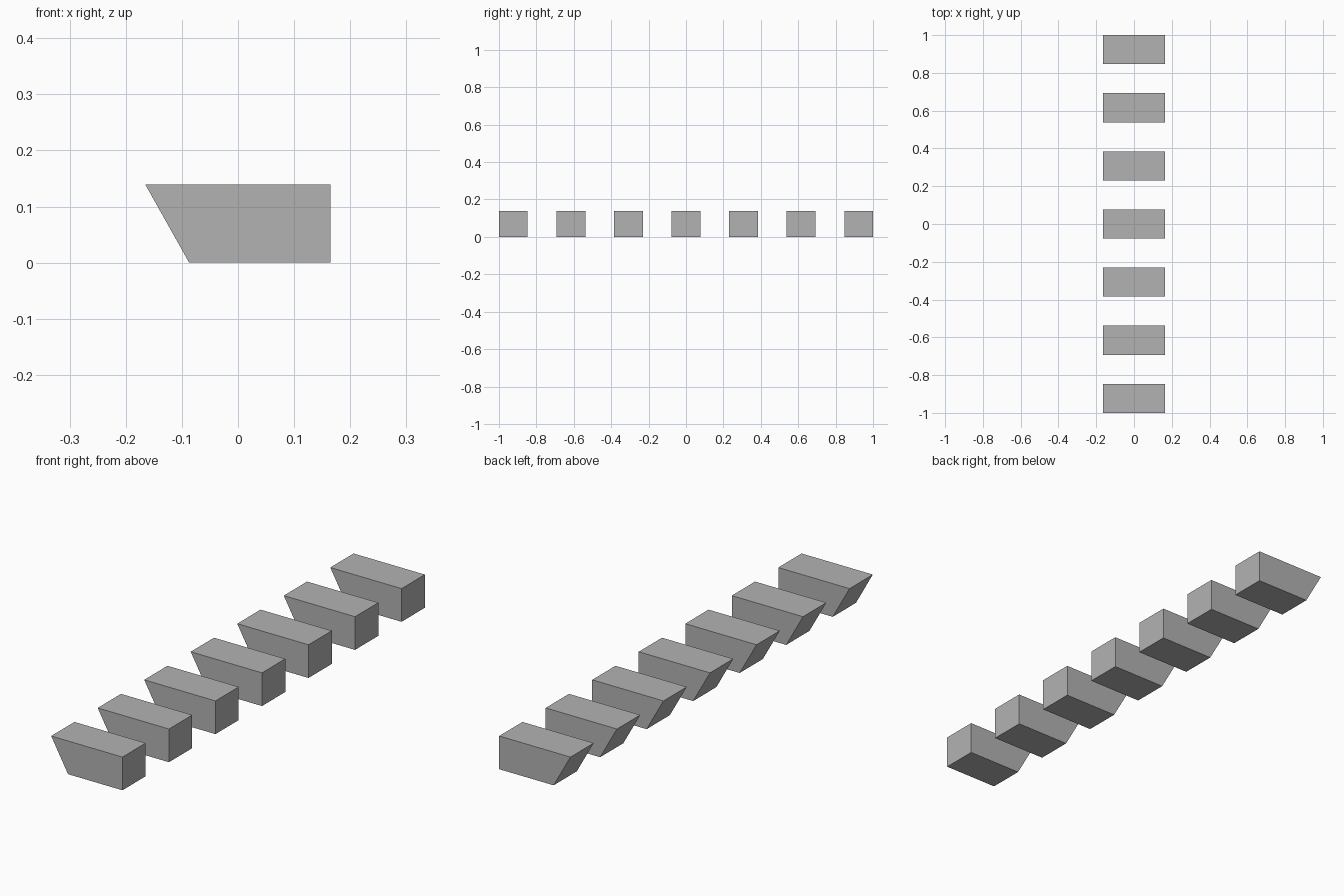
import bpy
import bmesh

cube = bpy.data.objects.get("Cube")
if cube:
    bpy.data.objects.remove(cube, do_unlink=True)

COUNT = 7
LENGTH = 2.0
DEPTH = LENGTH / (2 * COUNT - 1)  # blocks and gaps are equally wide
HALF_X = 0.165
HEIGHT = 0.139
TOE_X = -0.087

# Plain grey material
grey = bpy.data.materials.new("plain_grey")
grey.use_nodes = True
colour = (0.45, 0.45, 0.45, 1)
grey.diffuse_color = colour
grey.node_tree.nodes["Principled BSDF"].inputs["Base Color"].default_value = colour

# Block: side profile with one slanted end, extruded along y
profile = [(TOE_X, 0), (HALF_X, 0), (HALF_X, HEIGHT), (-HALF_X, HEIGHT)]
bm = bmesh.new()
face = bm.faces.new([bm.verts.new((x, -DEPTH / 2, z)) for x, z in profile])
extruded = bmesh.ops.extrude_face_region(bm, geom=[face], use_keep_orig=True)
moved = [v for v in extruded["geom"] if isinstance(v, bmesh.types.BMVert)]
bmesh.ops.translate(bm, verts=moved, vec=(0, DEPTH, 0))
bmesh.ops.recalc_face_normals(bm, faces=bm.faces)
mesh = bpy.data.meshes.new("slanted_block")
bm.to_mesh(mesh)
bm.free()
mesh.materials.append(grey)

# Row of identical blocks from front to back
for i in range(COUNT):
    block = bpy.data.objects.new(f"slanted_block_{i + 1}", mesh)
    block.location.y = (i - (COUNT - 1) / 2) * 2 * DEPTH
    bpy.context.collection.objects.link(block)
